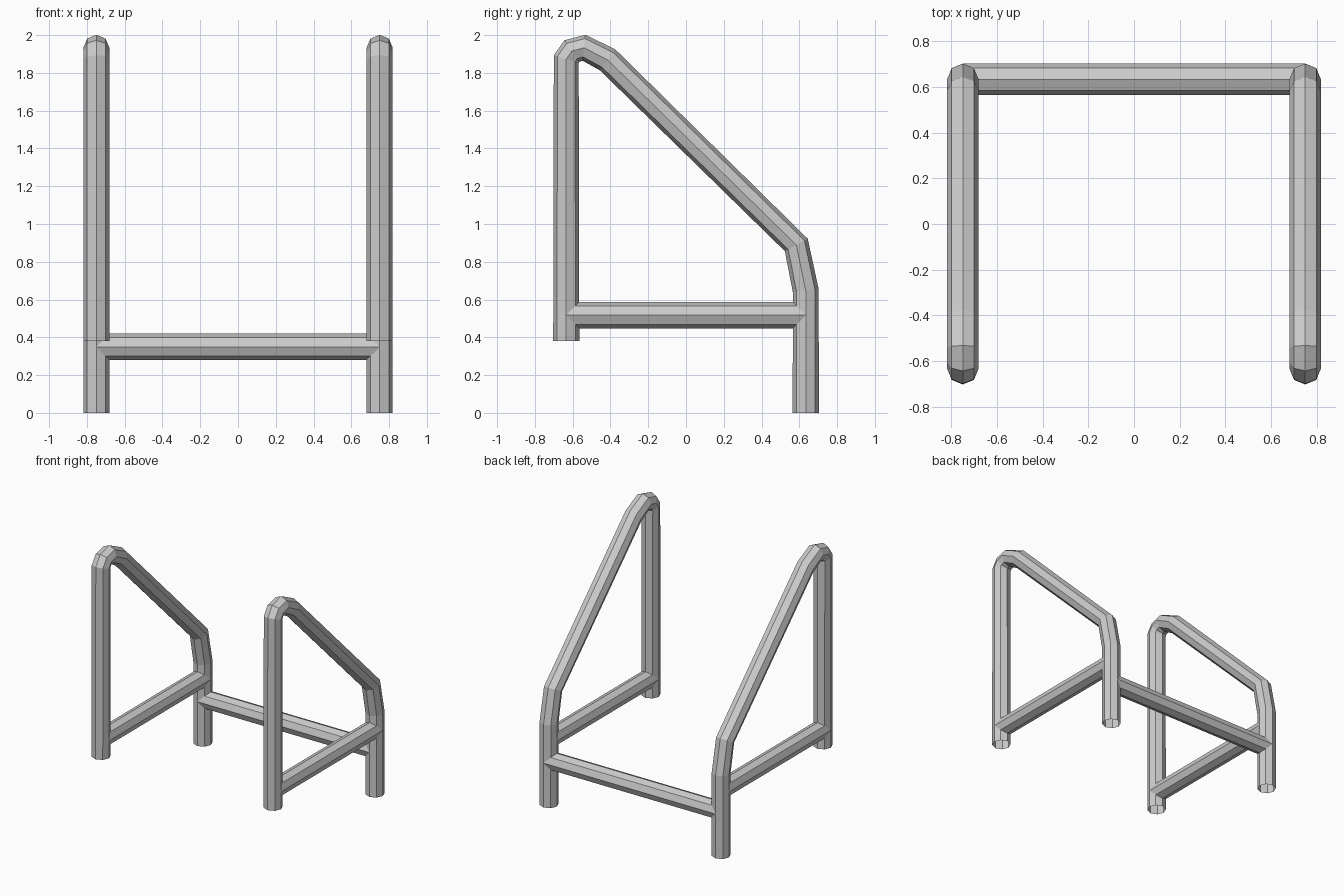
import bpy, math
from mathutils import Vector

if "Cube" in bpy.data.objects:
    bpy.data.objects.remove(bpy.data.objects["Cube"])

R = 0.069   # tube radius
SIDES = 8
POST_X = 0.75


def tube(name, points, side):
    """Sweep an open-ended octagon along a planar path; side is the path plane normal."""
    pts = [Vector(p) for p in points]
    side = Vector(side)
    verts, faces = [], []
    for i, p in enumerate(pts):
        before = (p - pts[i - 1]).normalized() if i > 0 else Vector()
        after = (pts[i + 1] - p).normalized() if i < len(pts) - 1 else Vector()
        up = side.cross((before + after).normalized())
        for k in range(SIDES):
            a = 2 * math.pi * k / SIDES
            verts.append(p + R * (math.cos(a) * side + math.sin(a) * up))
    for i in range(len(pts) - 1):
        for k in range(SIDES):
            n = (k + 1) % SIDES
            a, b = i * SIDES, (i + 1) * SIDES
            faces.append((a + k, a + n, b + n, b + k))
    mesh = bpy.data.meshes.new(name)
    mesh.from_pydata(verts, [], faces)
    mesh.update()
    obj = bpy.data.objects.new(name, mesh)
    bpy.context.collection.objects.link(obj)
    return obj


# Bent handrail path in (y, z): short front post, rounded top, slope, back post
RAIL = [(-0.634, 0.38), (-0.634, 1.873), (-0.604, 1.916), (-0.54, 1.933),
        (-0.415, 1.869), (0.584, 0.889), (0.634, 0.647), (0.634, 0)]

for label, x in (("left", -POST_X), ("right", POST_X)):
    # Handrail loop with both posts
    tube(label + "_handrail", [(x, y, z) for y, z in RAIL], (1, 0, 0))
    # Lower bar between front and back post
    tube(label + "_side_bar", [(x, -0.634, 0.517), (x, 0.634, 0.517)], (1, 0, 0))

# Cross bar joining the two back posts
tube("back_cross_bar", [(-POST_X, 0.634, 0.35), (POST_X, 0.634, 0.35)], (0, 1, 0))
